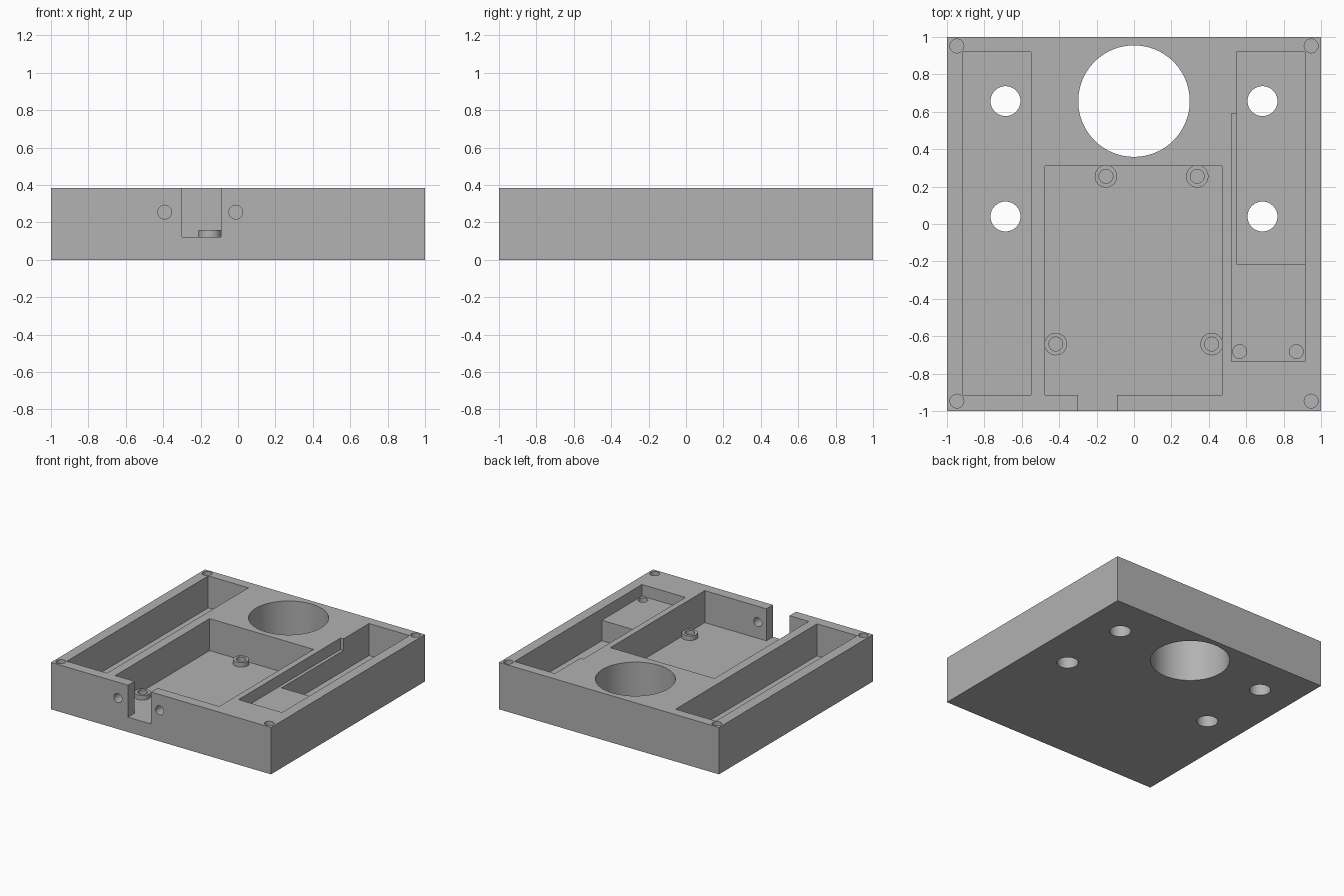
import bpy
import math

cube = bpy.data.objects.get("Cube")
if cube:
    bpy.data.objects.remove(cube, do_unlink=True)

HEIGHT = 0.385     # rim of the tray
FLOOR = 0.122      # floor of the deep pockets
LEDGE = 0.29       # floor of the shallow pocket
ABOVE = 0.6        # cutters reach past the rim
SCREW = 0.037      # screw hole radius

grey = bpy.data.materials.new("plain grey")
grey.use_nodes = True
color = (0.445, 0.445, 0.445, 1)
grey.diffuse_color = color
grey.node_tree.nodes["Principled BSDF"].inputs["Base Color"].default_value = color


def box(name, x0, x1, y0, y1, z0, z1):
    bpy.ops.mesh.primitive_cube_add(size=1)
    ob = bpy.context.object
    ob.name = name
    for v in ob.data.vertices:
        v.co = (x1 if v.co.x > 0 else x0,
                y1 if v.co.y > 0 else y0,
                z1 if v.co.z > 0 else z0)
    return ob


def cylinder(name, x, y, radius, z0, z1, sides=48):
    bpy.ops.mesh.primitive_cylinder_add(
        vertices=sides, radius=radius, depth=z1 - z0, location=(x, y, (z0 + z1) / 2))
    bpy.context.object.name = name
    return bpy.context.object


def cut(target, cutter):
    mod = target.modifiers.new("cut", "BOOLEAN")
    mod.operation = "DIFFERENCE"
    mod.solver = "EXACT"
    mod.object = cutter
    bpy.context.view_layer.objects.active = target
    bpy.ops.object.modifier_apply(modifier=mod.name)
    bpy.data.objects.remove(cutter, do_unlink=True)


def finish(ob):
    bpy.ops.object.select_all(action="DESELECT")
    ob.select_set(True)
    bpy.context.view_layer.objects.active = ob
    ob.data.materials.clear()
    ob.data.materials.append(grey)
    bpy.ops.object.shade_smooth_by_angle(angle=math.radians(30))


# Tray body
tray = box("tray", -1, 1, -1, 1, 0, HEIGHT)

# Pockets, cable notch and stepped side pocket
pockets = [
    ("side_pocket", -0.915, -0.55, -0.915, 0.92, FLOOR),
    ("main_pocket", -0.475, 0.47, -0.915, 0.31, FLOOR),
    ("cable_notch", -0.30, -0.09, -1.1, -0.8, FLOOR),
    ("deep_pocket", 0.547, 0.915, -0.215, 0.92, FLOOR),
    ("shallow_pocket", 0.52, 0.915, -0.735, -0.2, LEDGE),
    ("ledge_strip", 0.52, 0.6, -0.3, 0.59, LEDGE),
]
for name, x0, x1, y0, y1, z in pockets:
    cut(tray, box(name, x0, x1, y0, y1, z, ABOVE))

# Large round opening and the four floor holes
cut(tray, cylinder("round_opening", 0, 0.657, 0.298, -0.1, ABOVE, 96))
for x in (-0.687, 0.687):
    for y in (0.04, 0.657):
        cut(tray, cylinder("floor_hole", x, y, 0.08, -0.1, 0.2))

# Blind screw holes in the corners and the shallow pocket
for x in (-0.947, 0.947):
    for y in (-0.947, 0.952):
        cut(tray, cylinder("corner_hole", x, y, SCREW, 0.12, ABOVE, 32))
for x in (0.565, 0.868):
    cut(tray, cylinder("ledge_hole", x, -0.682, SCREW, 0.12, ABOVE, 32))

# Holes through the front wall on both sides of the notch
for x in (-0.392, -0.012):
    drill = cylinder("front_hole", x, -0.95, SCREW, 0.155, 0.355, 32)
    drill.location.z = 0.255
    drill.rotation_euler.x = math.radians(90)
    bpy.context.view_layer.update()
    cut(tray, drill)
finish(tray)

# Ring standoffs on the main pocket floor
for i, (x, y) in enumerate([(-0.15, 0.255), (0.338, 0.255), (-0.418, -0.642), (0.415, -0.642)]):
    ring = cylinder(f"standoff_{i + 1}", x, y, 0.06, FLOOR - 0.01, 0.16)
    cut(ring, cylinder("standoff_bore", x, y, SCREW, 0, ABOVE))
    finish(ring)
